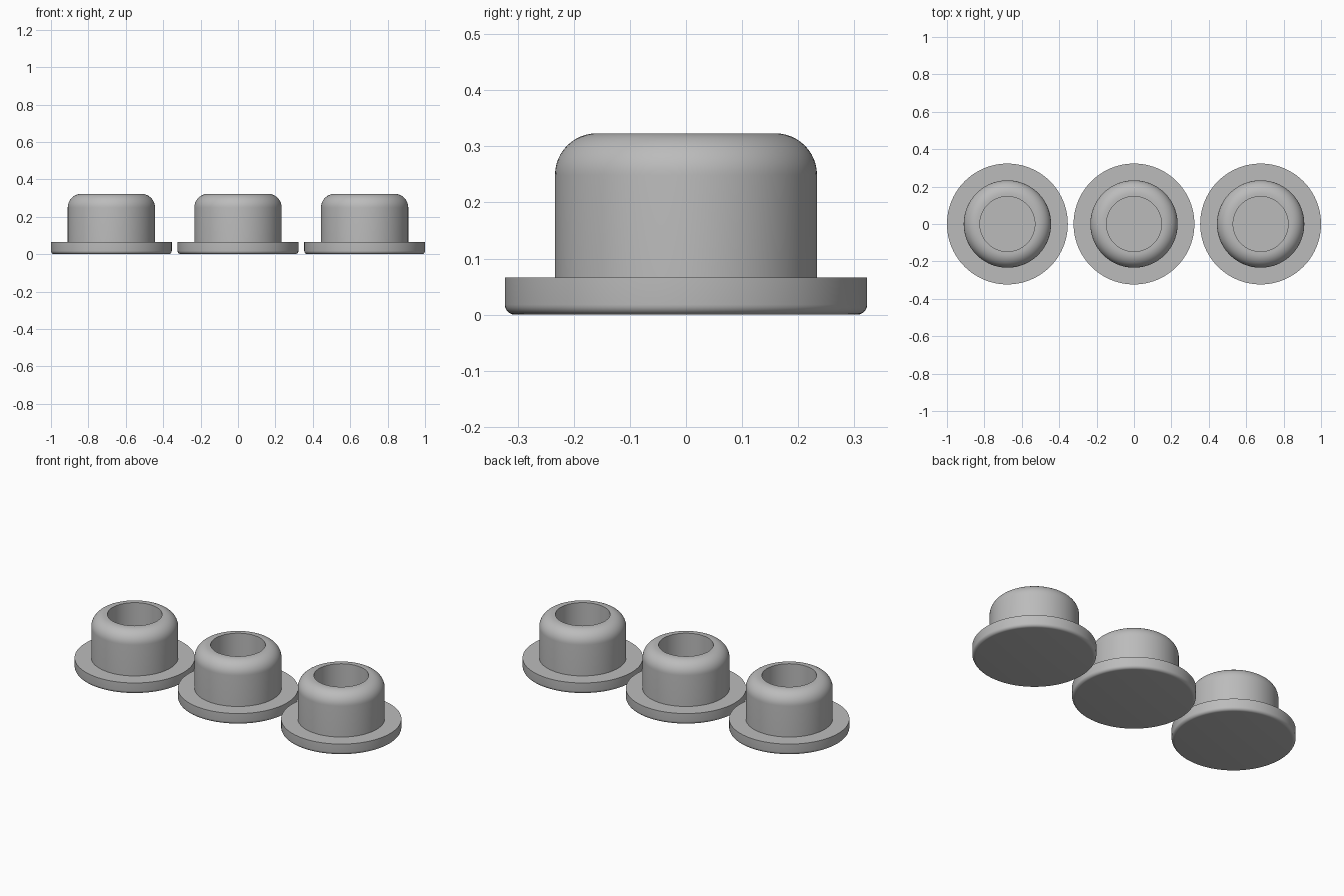
import bpy, bmesh
from math import sin, cos, pi, radians

cube = bpy.data.objects.get("Cube")
if cube:
    bpy.data.objects.remove(cube, do_unlink=True)

FLANGE_R, BODY_R, HOLE_R = 0.323, 0.2335, 0.147
HEIGHT, FLANGE_H, FLOOR_Z = 0.323, 0.066, 0.066
TOP_FILLET, BASE_FILLET = 0.074, 0.018
SEGMENTS = 96

grey = bpy.data.materials.new("plain grey")
grey.use_nodes = True
colour = (0.5, 0.5, 0.5, 1)
grey.diffuse_color = colour
grey.node_tree.nodes["Principled BSDF"].inputs["Base Color"].default_value = colour


def arc(cx, cz, r, start, end, steps):
    """Points of a fillet, angles in degrees."""
    angles = [radians(start + (end - start) * i / steps) for i in range(steps + 1)]
    return [(cx + r * cos(a), cz + r * sin(a)) for a in angles]


# Half section: base, rounded flange, rounded body, blind bore
profile = [(0, 0)]
profile += arc(FLANGE_R - BASE_FILLET, BASE_FILLET, BASE_FILLET, -90, 0, 6)
profile += [(FLANGE_R, FLANGE_H), (BODY_R, FLANGE_H)]
profile += arc(BODY_R - TOP_FILLET, HEIGHT - TOP_FILLET, TOP_FILLET, 0, 90, 12)
profile += [(HOLE_R, HEIGHT), (HOLE_R, FLOOR_Z), (0, FLOOR_Z)]


def bushing(name, x):
    bm = bmesh.new()
    verts = [bm.verts.new((r, 0, z)) for r, z in profile]
    edges = [bm.edges.new(pair) for pair in zip(verts, verts[1:])]
    bmesh.ops.spin(bm, geom=verts + edges, cent=(0, 0, 0), axis=(0, 0, 1),
                   angle=2 * pi, steps=SEGMENTS, use_duplicate=False)
    bmesh.ops.remove_doubles(bm, verts=bm.verts, dist=0.0001)
    bmesh.ops.recalc_face_normals(bm, faces=bm.faces)
    mesh = bpy.data.meshes.new(name)
    bm.to_mesh(mesh)
    bm.free()
    mesh.materials.append(grey)
    obj = bpy.data.objects.new(name, mesh)
    obj.location.x = x
    bpy.context.collection.objects.link(obj)
    bpy.ops.object.select_all(action='DESELECT')
    obj.select_set(True)
    bpy.context.view_layer.objects.active = obj
    bpy.ops.object.shade_smooth_by_angle(angle=radians(30))


# Row of three identical flanged bushings
for side, label in ((-1, "right"), (0, "middle"), (1, "left")):
    bushing(label + "_flanged_bushing", side * (1 - FLANGE_R))
